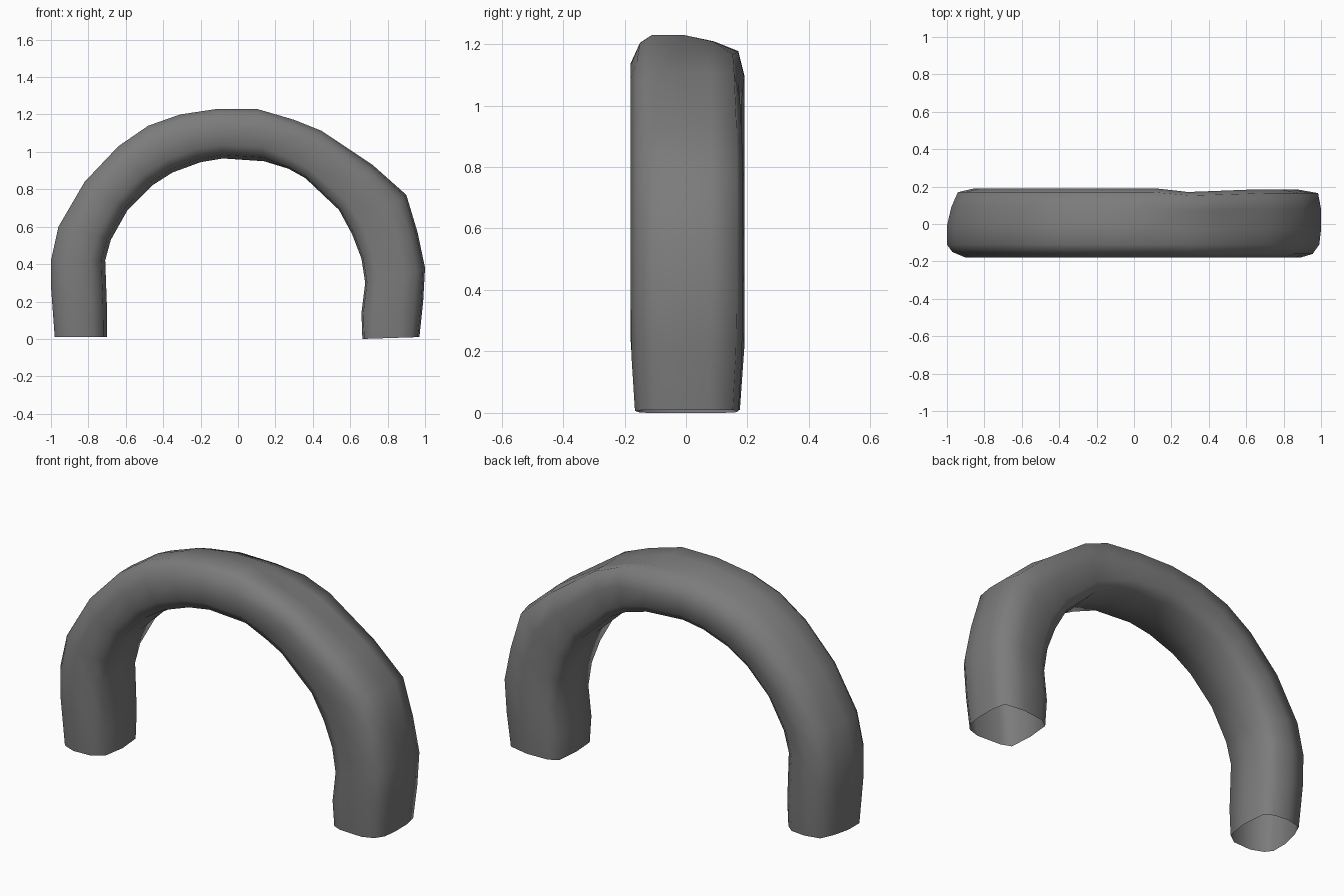
import bpy, bmesh
from mathutils import Vector

if "Cube" in bpy.data.objects:
    bpy.data.objects.remove(bpy.data.objects["Cube"], do_unlink=True)

# Rock colour
rock = bpy.data.materials.new("dark_grey_rock")
rock.use_nodes = True
colour = (0.2, 0.2, 0.2, 1)
rock.diffuse_color = colour
shader = rock.node_tree.nodes["Principled BSDF"]
shader.inputs["Base Color"].default_value = colour
shader.inputs["Roughness"].default_value = 0.9

# Arch outline as (x, z) pairs, running from one foot to the other
outer_edge = [(-.98, .01), (-1, .28), (-1, .42), (-.96, .6), (-.82, .84), (-.64, 1.03),
              (-.48, 1.14), (-.31, 1.2), (-.11, 1.23), (.1, 1.23), (.3, 1.18), (.45, 1.12),
              (.72, .93), (.9, .77), (.96, .57), (1, .38), (.99, .2), (.97, .01)]
inner_edge = [(-.7, .01), (-.7, .15), (-.71, .42), (-.68, .53), (-.59, .69), (-.46, .82),
              (-.35, .89), (-.2, .945), (-.08, .965), (.14, .95), (.27, .91), (.36, .86),
              (.54, .69), (.61, .56), (.66, .43), (.68, .3), (.66, .14), (.665, 0)]

# Cross-sections as (position from inner to outer edge, y)
round_section = [(.27, -.175), (.65, -.18), (.9, -.15), (1, -.11), (1, -.01), (.92, .09),
                 (.8, .17), (.5, .19), (.2, .18), (.04, .14), (0, 0), (.07, -.13)]
boxy_section = [(.2, -.165), (.65, -.18), (.86, -.16), (.97, -.11), (1, -.03), (1, .08),
                (.95, .165), (.6, .185), (.2, .175), (.04, .14), (0, 0), (.03, -.14)]


def blend_at(x):
    t = min(max((x - .1) / .2, 0), 1)
    return t * t * (3 - 2 * t)


def build_arch():
    bm = bmesh.new()
    rings = []
    for outer, inner in zip(outer_edge, inner_edge):
        blend = blend_at(outer[0])
        # The back is pinched just past the crown, and the feet taper slightly
        pinch = max(0, 1 - abs(outer[0] - .35) / .2)
        taper = .92 + .08 * min(1, outer[1] / .25)
        ring = []
        for i, (soft, hard) in enumerate(zip(round_section, boxy_section)):
            u, y = Vector(soft).lerp(Vector(hard), blend)
            if i in (4, 5):
                u -= .1 * pinch
            if y > 0:
                y *= 1 - .1 * pinch
            x, z = Vector(inner).lerp(Vector(outer), u)
            ring.append(bm.verts.new((x, y * taper, z)))
        rings.append(ring)

    # Skin between neighbouring rings, leaving the feet open on the ground
    for a, b in zip(rings, rings[1:]):
        for i in range(len(a)):
            j = (i + 1) % len(a)
            bm.faces.new((a[i], a[j], b[j], b[i]))
    bmesh.ops.recalc_face_normals(bm, faces=bm.faces[:])

    mesh = bpy.data.meshes.new("rock_arch")
    bm.to_mesh(mesh)
    bm.free()
    mesh.materials.append(rock)
    arch = bpy.data.objects.new("rock_arch", mesh)
    bpy.context.collection.objects.link(arch)
    return arch


arch = build_arch()
bpy.ops.object.select_all(action="DESELECT")
arch.select_set(True)
bpy.context.view_layer.objects.active = arch
bpy.ops.object.shade_smooth_by_angle(angle=1.4)
